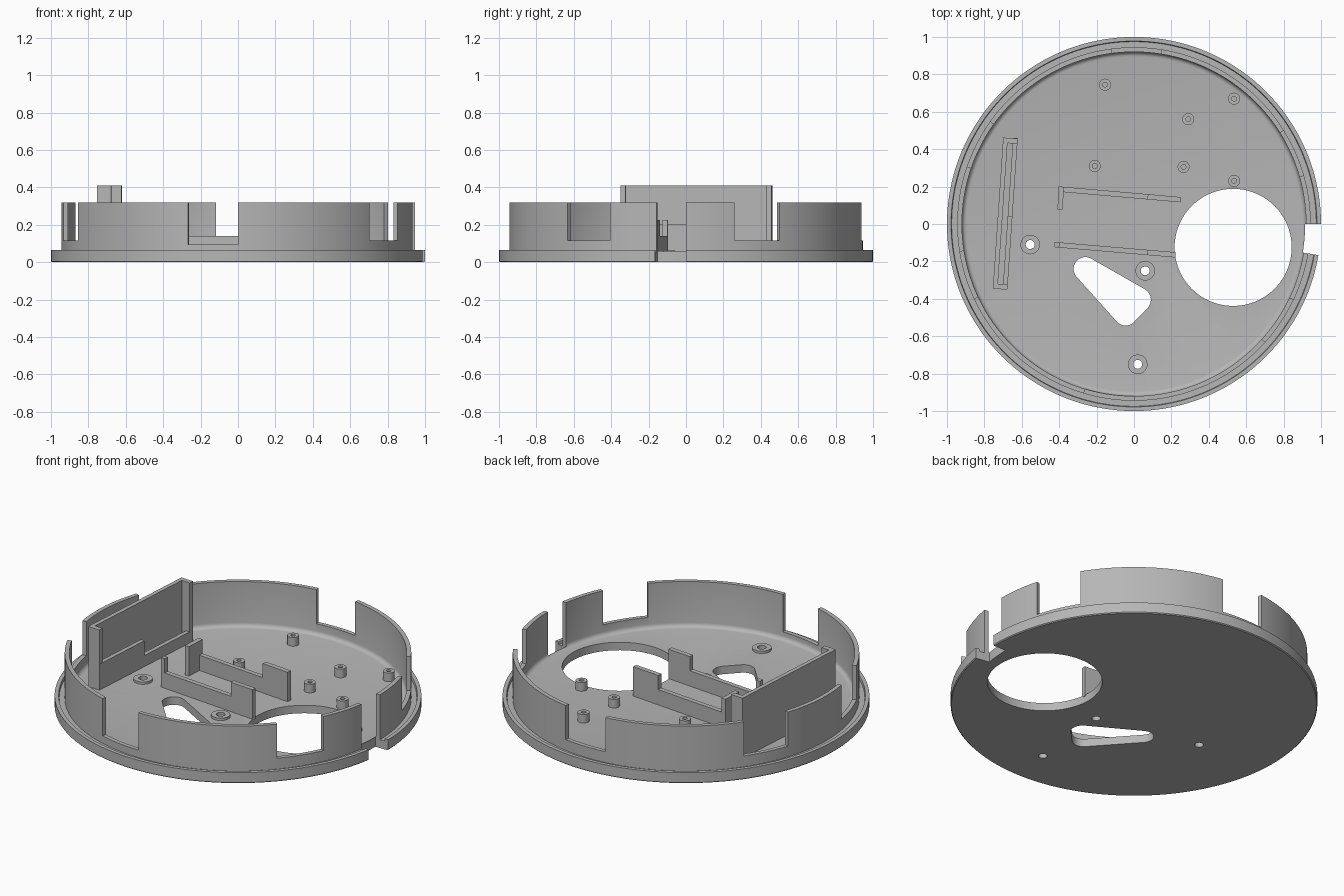
import bpy, bmesh, math
from mathutils import Vector

if "Cube" in bpy.data.objects:
    bpy.data.objects.remove(bpy.data.objects["Cube"])

grey = bpy.data.materials.new("grey plastic")
grey.diffuse_color = (0.47, 0.47, 0.47, 1)
grey.use_nodes = True
grey.node_tree.nodes["Principled BSDF"].inputs["Base Color"].default_value = grey.diffuse_color
FLOOR = 0.048


def make(name, bm):
    bmesh.ops.recalc_face_normals(bm, faces=bm.faces)
    me = bpy.data.meshes.new(name)
    bm.to_mesh(me)
    bm.free()
    me.materials.append(grey)
    ob = bpy.data.objects.new(name, me)
    bpy.context.collection.objects.link(ob)
    return ob


def prism(name, pts, z0, z1):
    """Extrude a flat outline from z0 to z1."""
    bm = bmesh.new()
    f = bm.faces.new([bm.verts.new((x, y, z0)) for x, y in pts])
    r = bmesh.ops.extrude_face_region(bm, geom=[f])
    for v in r["geom"]:
        if isinstance(v, bmesh.types.BMVert):
            v.co.z = z1
    return make(name, bm)


def lathe(name, profile, n, centre=(0, 0)):
    """Revolve a closed (r, z) profile; r = 0 points become poles."""
    bm = bmesh.new()
    rings = []
    for r, z in profile:
        if r == 0:
            rings.append([bm.verts.new((centre[0], centre[1], z))] * n)
        else:
            rings.append([bm.verts.new((centre[0] + r * math.cos(2 * math.pi * i / n),
                                        centre[1] + r * math.sin(2 * math.pi * i / n), z))
                          for i in range(n)])
    for a, b in zip(rings, rings[1:] + rings[:1]):
        for i in range(n):
            j = (i + 1) % n
            vs = list(dict.fromkeys([a[i], a[j], b[j], b[i]]))
            if len(vs) > 2:
                bm.faces.new(vs)
    return make(name, bm)


def circle(x, y, r, n=48):
    return [(x + r * math.cos(2 * math.pi * i / n), y + r * math.sin(2 * math.pi * i / n))
            for i in range(n)]


def sector(r0, r1, a0, a1, n=8):
    ang = [math.radians(a0 + (a1 - a0) * i / n) for i in range(n + 1)]
    return ([(r1 * math.cos(a), r1 * math.sin(a)) for a in ang] +
            [(r0 * math.cos(a), r0 * math.sin(a)) for a in reversed(ang)])


def hull(pts):
    pts = sorted(pts)

    def half(seq):
        out = []
        for p in seq:
            while len(out) > 1 and ((out[-1][0] - out[-2][0]) * (p[1] - out[-2][1]) -
                                    (out[-1][1] - out[-2][1]) * (p[0] - out[-2][0])) <= 1e-9:
                out.pop()
            out.append(p)
        return out[:-1]
    return half(pts) + half(pts[::-1])


def cut(ob, cutter):
    m = ob.modifiers.new("cut", "BOOLEAN")
    m.operation, m.solver, m.object = "DIFFERENCE", "EXACT", cutter
    bpy.context.view_layer.objects.active = ob
    bpy.ops.object.modifier_apply(modifier=m.name)
    bpy.data.objects.remove(cutter)


def smooth(ob):
    bpy.ops.object.select_all(action="DESELECT")
    ob.select_set(True)
    bpy.context.view_layer.objects.active = ob
    bpy.ops.object.shade_smooth_by_angle(angle=math.radians(30))


# Round base with grooved rim, upright wall and a fillet inside the wall foot
fillet = [(0.895 + 0.025 * math.sin(t), FLOOR + 0.025 - 0.025 * math.cos(t))
          for t in [math.pi / 2 * k / 4 for k in range(4, -1, -1)]]
body = lathe("base_and_wall", [(0, 0), (0.995, 0), (1, 0.005), (1, 0.065), (0.978, 0.065),
                               (0.975, 0.05), (0.945, 0.05), (0.945, 0.32), (0.92, 0.32)]
             + fillet + [(0, FLOOR)], 144)

# Notches in the wall
for a0, a1, z in [(16, 32, .115), (81, 97.3, .115), (144.6, 161, .115), (189, 205, .115),
                  (253.5, 270, .095), (318, 334.5, .115)]:
    cut(body, prism("notch_cutter", sector(0.85, 0.965, a0, a1), z, 0.5))

# Side slot through rim and wall
cut(body, prism("slot_cutter", sector(0.915, 1.1, -9.6, 0), -0.1, 0.5))

# Large round opening and rounded triangular opening
cut(body, prism("opening_cutter", circle(0.53, -0.125, 0.313, 96), -0.1, 0.2))
cut(body, prism("triangle_cutter", hull(circle(-.26, -.24, .063) + circle(.025, -.405, .065)
                                        + circle(-.045, -.48, .063)), -0.1, 0.2))

# Screw holes with low raised collars
for x, y in [(-.555, -.11), (.06, -.25), (.02, -.75)]:
    cut(body, prism("screw_cutter", circle(x, y, 0.024, 24), -0.1, 0.2))
    smooth(lathe("screw_collar", [(0.024, 0.03), (0.052, 0.03), (0.052, 0.062), (0.024, 0.062)],
                 32, (x, y)))
smooth(body)

# Mounting posts with blind holes
for x, y in [(-.155, .745), (.535, .67), (.29, .56), (-.21, .31), (.265, .305), (.535, .23)]:
    smooth(lathe("mounting_post", [(0, 0.04), (0.032, 0.04), (0.032, 0.1), (0.013, 0.1),
                                   (0.013, 0.06), (0, 0.06)], 24, (x, y)))


def bar(name, p, q, t, steps):
    """Upright wall from p to q; steps are (start, end, top) along its length."""
    p, q = Vector(p), Vector(q)
    d = (q - p).normalized()
    n = Vector((-d.y, d.x)) * t / 2
    outline = [(0, 0.04)]
    for s, e, z in steps:
        outline += [(s, z), (e, z)]
    outline.append((1, 0.04))
    bm = bmesh.new()
    sides = []
    for sgn in (1, -1):
        sides.append([bm.verts.new((*(p.lerp(q, f) + n * sgn), z)) for f, z in outline])
    bm.faces.new(sides[0])
    bm.faces.new(sides[1][::-1])
    k = len(outline)
    for i in range(k):
        j = (i + 1) % k
        bm.faces.new([sides[0][i], sides[1][i], sides[1][j], sides[0][j]])
    return make(name, bm)


# Pair of stepped rails, with a short return on the rear one
bar("front_rail", (-.425, -.11), (.222, -.165), .028,
    [(0, .04, .225), (.04, .765, .14), (.765, 1, .225)])
bar("rear_rail", (-.405, .187), (.25, .13), .028,
    [(0, .045, .225), (.045, .73, .14), (.73, 1, .225)])
bar("rear_rail_return", (-.39, .19), (-.395, .078), .028, [(0, 1, .225)])

# Tall board holder: back panel, two ends and a stepped front lip
bar("holder_back", (-.742, -.345), (-.687, .46), .025, [(0, 1, .41)])
bar("holder_lip", (-.689, -.345), (-.634, .46), .025, [(0, .48, .204), (.48, 1, .115)])
bar("holder_near_end", (-.753, -.332), (-.677, -.337), .028, [(0, 1, .41)])
bar("holder_far_end", (-.7, .448), (-.622, .443), .028, [(0, 1, .41)])
